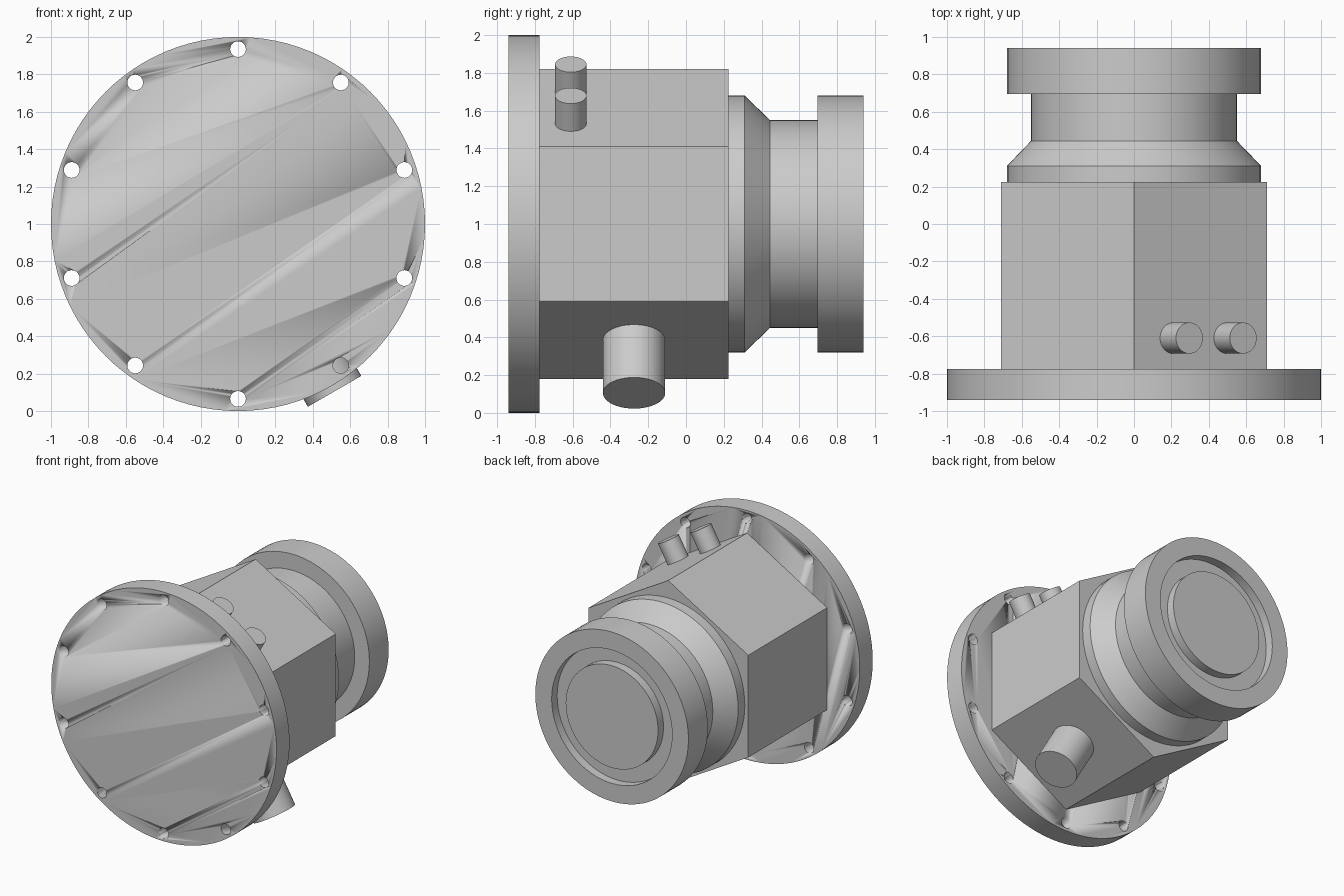
import bpy, bmesh
from math import sin, cos, pi, radians
from mathutils import Matrix, Vector

if "Cube" in bpy.data.objects:
    bpy.data.objects.remove(bpy.data.objects["Cube"])

steel = bpy.data.materials.new("plain_grey")
steel.use_nodes = True
GREY = (0.6, 0.6, 0.6, 1)
steel.diffuse_color = GREY
steel.node_tree.nodes["Principled BSDF"].inputs["Base Color"].default_value = GREY

CENTRE = Vector((0, 0, 1))
BACK = Vector((0, 1, 0))


def cylinder(name, base, axis, radius, length, sides=72, spin=0.0):
    """Cylinder or prism from a base point along an axis."""
    axis = axis.normalized()
    bpy.ops.mesh.primitive_cylinder_add(vertices=sides, radius=radius, depth=length)
    ob = bpy.context.object
    ob.name = name
    turn = axis.to_track_quat('Z', 'Y').to_matrix().to_4x4()
    ob.data.transform(Matrix.Translation(base + axis * length / 2) @ turn
                      @ Matrix.Rotation(spin, 4, 'Z'))
    ob.data.materials.append(steel)
    bpy.ops.object.shade_smooth_by_angle(angle=radians(25))
    return ob


def lathe(name, profile, sides=72):
    """Spin (radius, y) points about the main axis."""
    bm = bmesh.new()
    verts = [bm.verts.new((r, y, 1)) for r, y in profile]
    edges = [bm.edges.new(pair) for pair in zip(verts, verts[1:])]
    bmesh.ops.spin(bm, geom=verts + edges, cent=CENTRE, axis=BACK,
                   angle=2 * pi, steps=sides)
    bmesh.ops.remove_doubles(bm, verts=bm.verts, dist=1e-4)
    bmesh.ops.recalc_face_normals(bm, faces=bm.faces)
    mesh = bpy.data.meshes.new(name)
    bm.to_mesh(mesh)
    bm.free()
    mesh.materials.append(steel)
    ob = bpy.data.objects.new(name, mesh)
    bpy.context.collection.objects.link(ob)
    bpy.ops.object.select_all(action='DESELECT')
    ob.select_set(True)
    bpy.context.view_layer.objects.active = ob
    bpy.ops.object.shade_smooth_by_angle(angle=radians(25))
    return ob


# Round mounting flange with a ring of bolt holes
flange = cylinder("mounting_flange", CENTRE + BACK * -0.94, BACK, 1.0, 0.165, 96)
for i in range(10):
    a = pi / 2 + i * pi / 5
    spot = CENTRE + Vector((cos(a), 0, sin(a))) * 0.935
    cutter = cylinder("bolt_hole_cutter", spot + BACK * -1.1, BACK, 0.042, 0.5, 24)
    bpy.context.view_layer.objects.active = flange
    cut = flange.modifiers.new("bolt_hole", 'BOOLEAN')
    cut.operation = 'DIFFERENCE'
    cut.solver = 'EXACT'
    cut.object = cutter
    bpy.ops.object.modifier_apply(modifier=cut.name)
    bpy.data.objects.remove(cutter)

# Hexagonal body, one corner straight up
body = cylinder("hexagonal_body", CENTRE + BACK * -0.775, BACK, 0.82, 1.0, 6)
top = max(v.co.z for v in body.data.vertices)
if top < 1.8:
    body.data.transform(Matrix.Translation(CENTRE) @ Matrix.Rotation(pi / 6, 4, 'Y')
                        @ Matrix.Translation(-CENTRE))

# Turned neck: collar, taper, waist, end ring, recess and raised centre disc
lathe("turned_neck", [
    (0, 0.2), (0.68, 0.2), (0.68, 0.31), (0.55, 0.445), (0.55, 0.695),
    (0.68, 0.695), (0.68, 0.94), (0.535, 0.94), (0.535, 0.87),
    (0.41, 0.87), (0.41, 0.94), (0, 0.94)])

# Two small ports on the upper left face
up = Vector((0.5, 0, cos(pi / 6)))
along = Vector((cos(pi / 6), 0, -0.5))
for name, side in (("inner_port", -0.166), ("outer_port", 0.166)):
    cylinder(name, CENTRE + up * 0.68 + along * side + BACK * -0.61, up, 0.083, 0.2, 48)

# Large drain port on the lower left face
down = Vector((0.5, 0, -cos(pi / 6)))
cylinder("drain_port", CENTRE + down * 0.68 + BACK * -0.275, down, 0.165, 0.353, 64)
